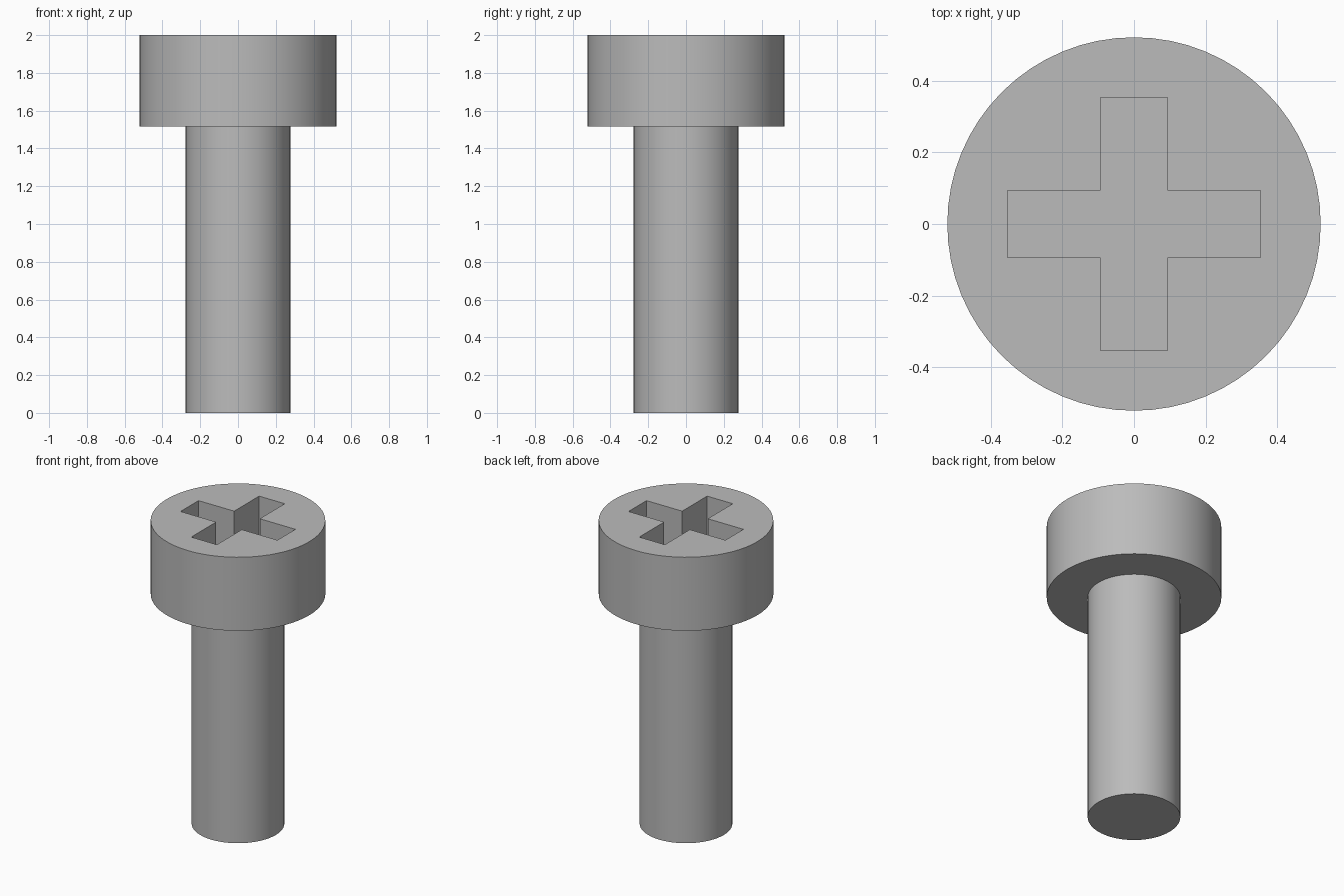
import bpy
import bmesh
from math import radians
from mathutils import Matrix, Vector

HEIGHT, HEAD_BASE = 2.0, 1.515
HEAD_R, SHAFT_R = 0.522, 0.277
ARM_HALF, ARM_LEN = 0.0935, 0.3535
RECESS_DEPTH = 0.26
SIDES = 64

default = bpy.data.objects.get("Cube")
if default:
    bpy.data.objects.remove(default, do_unlink=True)

steel = bpy.data.materials.new("grey steel")
steel.use_nodes = True
colour = (0.5, 0.5, 0.5, 1)
steel.diffuse_color = colour
steel.node_tree.nodes["Principled BSDF"].inputs["Base Color"].default_value = colour


def make_object(name, bm):
    bmesh.ops.recalc_face_normals(bm, faces=bm.faces)
    mesh = bpy.data.meshes.new(name)
    bm.to_mesh(mesh)
    bm.free()
    mesh.materials.append(steel)
    obj = bpy.data.objects.new(name, mesh)
    bpy.context.collection.objects.link(obj)
    return obj


def extrude(bm, face, rise=0.0, scale=1.0):
    """Extrude a cap upward, or widen it in place, and return the new cap."""
    out = bmesh.ops.extrude_face_region(bm, geom=[face])["geom"]
    bmesh.ops.delete(bm, geom=[face], context='FACES_ONLY')
    for v in (g for g in out if isinstance(g, bmesh.types.BMVert)):
        v.co = Vector((v.co.x * scale, v.co.y * scale, v.co.z + rise))
    return next(g for g in out if isinstance(g, bmesh.types.BMFace))


# Shaft and head as one stepped solid
bm = bmesh.new()
ring = bmesh.ops.create_circle(bm, segments=SIDES, radius=SHAFT_R)["verts"]
bm.faces.new(reversed(ring))
cap = bm.faces.new([bm.verts.new(v.co) for v in ring])
cap = extrude(bm, cap, rise=HEAD_BASE)
cap = extrude(bm, cap, scale=HEAD_R / SHAFT_R)
cap = extrude(bm, cap, rise=HEIGHT - HEAD_BASE)
bmesh.ops.remove_doubles(bm, verts=bm.verts, dist=0.0001)
screw = make_object("screw", bm)

# Cross-shaped drive recess: a plus outline made from one corner turned four times
bm = bmesh.new()
corner = [Vector((ARM_LEN, -ARM_HALF, HEIGHT - RECESS_DEPTH)),
          Vector((ARM_LEN, ARM_HALF, HEIGHT - RECESS_DEPTH)),
          Vector((ARM_HALF, ARM_HALF, HEIGHT - RECESS_DEPTH))]
outline = [bm.verts.new(Matrix.Rotation(radians(90 * turn), 3, 'Z') @ p)
           for turn in range(4) for p in corner]
bm.faces.new(reversed(outline))
cap = bm.faces.new([bm.verts.new(v.co) for v in outline])
extrude(bm, cap, rise=RECESS_DEPTH * 2)
bmesh.ops.remove_doubles(bm, verts=bm.verts, dist=0.0001)
cutter = make_object("recess_cutter", bm)
cutter.hide_render = True

# Cut the recess, then drop the cutter
cut = screw.modifiers.new("recess", 'BOOLEAN')
cut.operation = 'DIFFERENCE'
cut.solver = 'EXACT'
cut.object = cutter
bpy.ops.object.select_all(action='DESELECT')
screw.select_set(True)
bpy.context.view_layer.objects.active = screw
bpy.ops.object.modifier_apply(modifier=cut.name)
bpy.data.objects.remove(cutter, do_unlink=True)

# Smooth round sides, sharp rims
bpy.ops.object.shade_smooth_by_angle(angle=radians(30))
